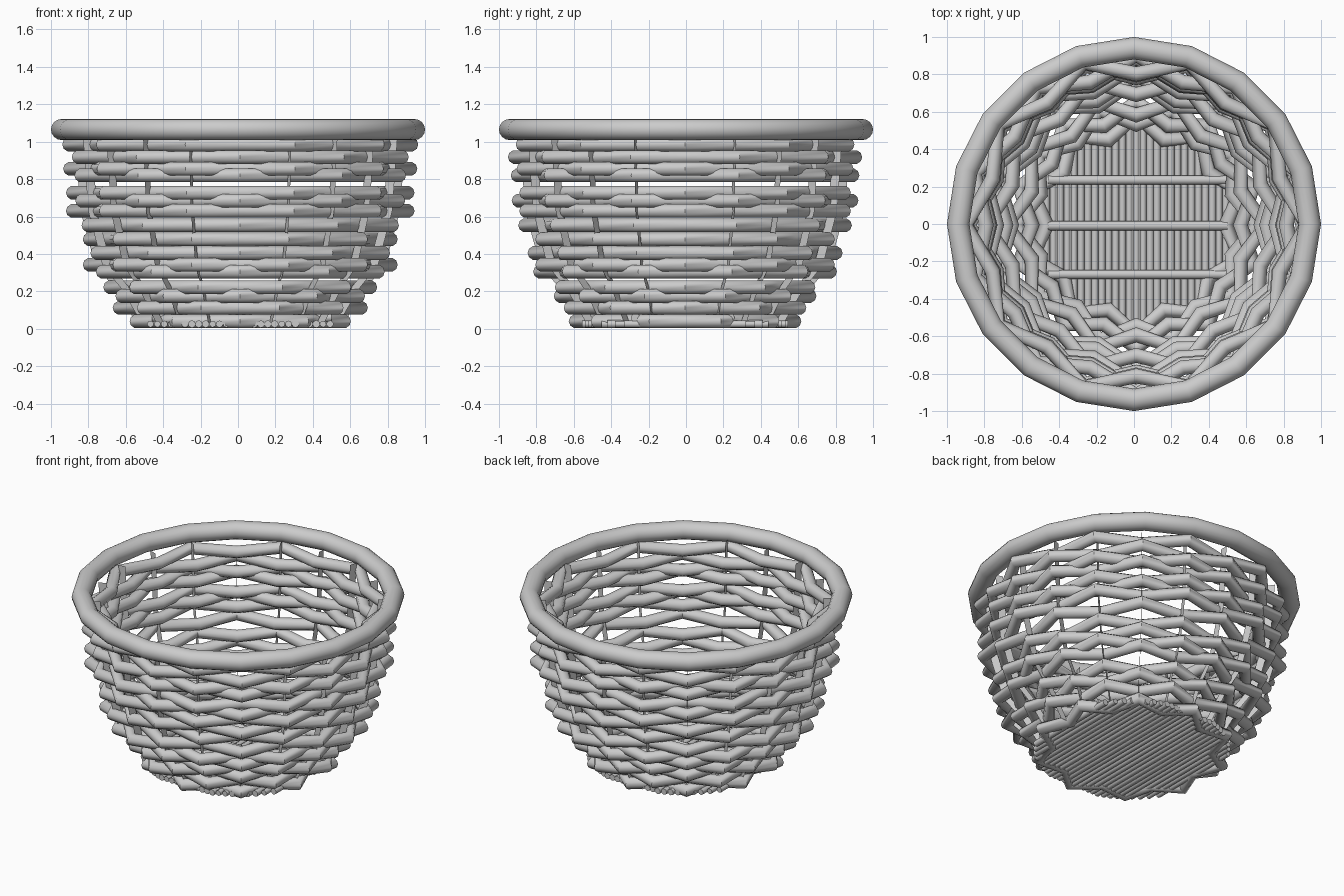
import bpy, bmesh, math, random
from mathutils import Vector

if "Cube" in bpy.data.objects:
    bpy.data.objects.remove(bpy.data.objects["Cube"])

random.seed(4)
N = 20            # corners around the basket
OX, OY = 0.012, -0.005


def finish(name, bm, smooth=True):
    bmesh.ops.recalc_face_normals(bm, faces=bm.faces)
    me = bpy.data.meshes.new(name)
    bm.to_mesh(me)
    bm.free()
    ob = bpy.data.objects.new(name, me)
    bpy.context.collection.objects.link(ob)
    if smooth:
        bpy.ops.object.select_all(action='DESELECT')
        ob.select_set(True)
        bpy.context.view_layer.objects.active = ob
        bpy.ops.object.shade_smooth_by_angle(angle=math.radians(50))
    return ob


def hoop(name, radii, z, rx, rz, sides, cx=0, cy=0):
    """Closed tube through N corners, with a given radius at each corner."""
    bm = bmesh.new()
    rings = []
    for i, R in enumerate(radii):
        a = math.pi / 2 + 2 * math.pi * i / N
        ring = []
        for k in range(sides):
            t = 2 * math.pi * k / sides
            r = R + rx * math.cos(t)
            ring.append(bm.verts.new((cx + r * math.cos(a), cy + r * math.sin(a),
                                      z + rz * math.sin(t))))
        rings.append(ring)
    for i in range(N):
        p, q = rings[i], rings[(i + 1) % N]
        for k in range(sides):
            m = (k + 1) % sides
            bm.faces.new((p[k], p[m], q[m], q[k]))
    return finish(name, bm)


def rod(name, a, b, r, sides=8):
    """Straight capped rod between two points."""
    a, b = Vector(a), Vector(b)
    bm = bmesh.new()
    bmesh.ops.create_cone(bm, cap_ends=True, segments=sides, radius1=r, radius2=r,
                          depth=(b - a).length)
    ob = finish(name, bm)
    ob.location = (a + b) / 2
    ob.rotation_euler = (b - a).to_track_quat('Z', 'Y').to_euler()
    return ob


# Rim
hoop("rim", [0.94] * N, 1.065, 0.06, 0.057, 16)

# Woven strands: height and outer radius, alternating in and out
rows = [(.04, .62), (.112, .68), (.175, .70), (.222, .73), (.305, .81), (.342, .84),
        (.405, .84), (.478, .84), (.553, .89), (.63, .93), (.685, .925), (.727, .93),
        (.82, .93), (.855, .945), (.918, .945), (.985, .95)]
T, AMP = 0.038, 0.105
for j, (z, R) in enumerate(rows):
    radii = [R - T - (AMP if (i + j) % 2 else 0) for i in range(N)]
    hoop("woven_strand", radii, z, T + .002, T, 10, OX, OY)

# Thin uprights following the wall, edge-on to the outside
for i in range(N):
    a = 2 * math.pi * i / N
    bm = bmesh.new()
    prev = None
    for R, z in ((.53, .03), (.64, .21), (.75, .34), (.83, .63), (.86, 1.04)):
        cur = [bm.verts.new((OX + r * math.cos(a), OY + r * math.sin(a), z))
               for r in (R - .025, R + .025)]
        if prev:
            bm.faces.new((prev[0], prev[1], cur[1], cur[0]))
        prev = cur
    finish("upright", bm, False)

# Floor rods running front to back, trimmed to the round base
count = 27
for i in range(count):
    x = -0.48 + 0.96 * i / (count - 1)
    h = min(0.55, math.sqrt(0.58 ** 2 - x * x))
    rod("floor_rod", (OX + x, OY - h, .025), (OX + x, OY + h, .025),
        random.uniform(.017, .021))

# Cross rods over the floor
for y in (.235, -.01, -.27):
    rod("floor_cross_rod", (-.46, y, .06), (.5, y, .06), .025)
